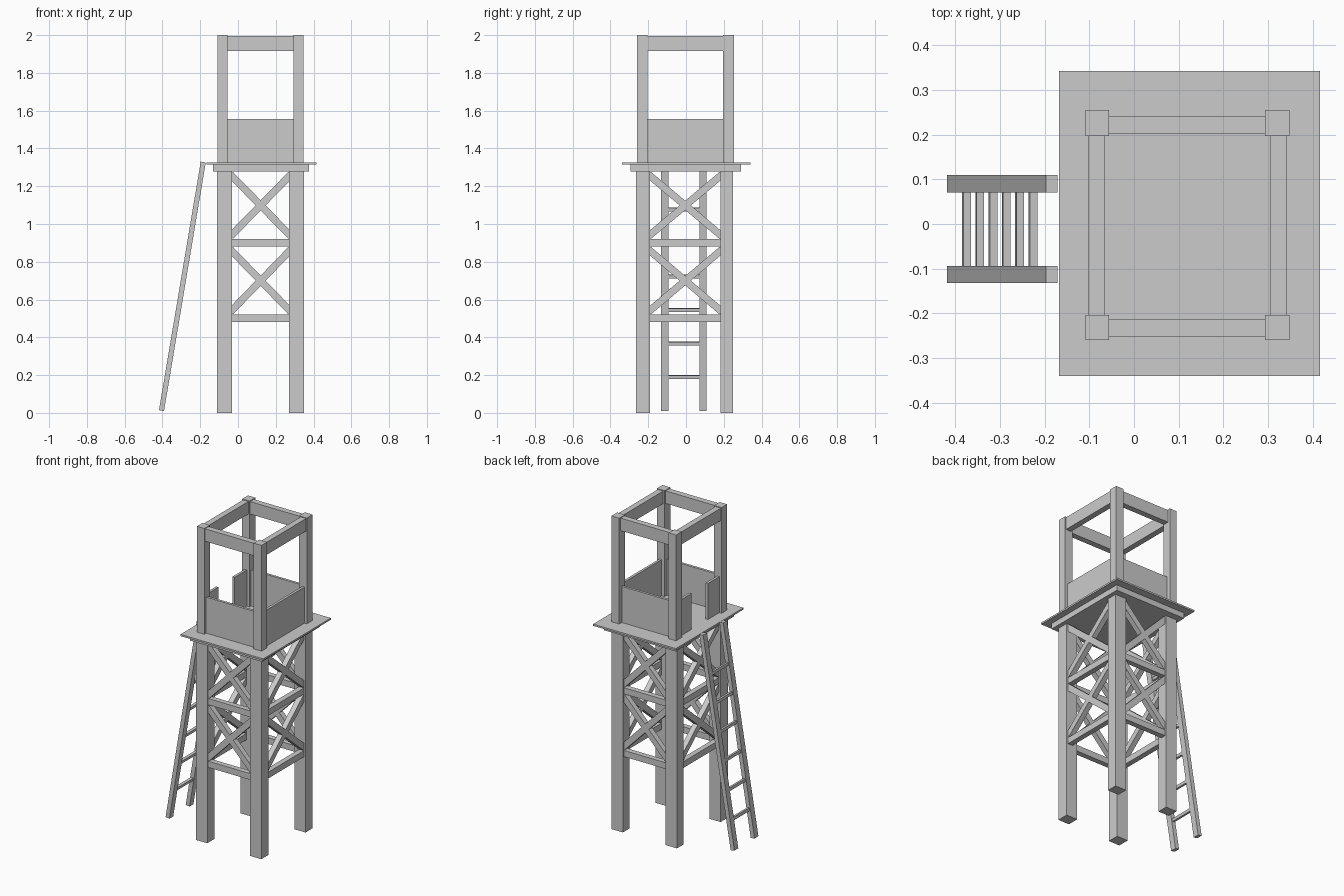
import bpy
from mathutils import Vector, Matrix

if "Cube" in bpy.data.objects:
    bpy.data.objects.remove(bpy.data.objects["Cube"])

CX, CY = 0.12, -0.004


def box(name, x0, x1, y0, y1, z0, z1):
    bpy.ops.mesh.primitive_cube_add(size=1)
    ob = bpy.context.object
    ob.name = name
    ob.data.transform(Matrix.Diagonal((x1 - x0, y1 - y0, z1 - z0, 1)))
    ob.location = ((x0 + x1) / 2, (y0 + y1) / 2, (z0 + z1) / 2)
    return ob


def beam(name, a, b, width, depth, normal):
    """Square-ended bar from a to b; depth is measured along normal."""
    a, b, n = Vector(a), Vector(b), Vector(normal).normalized()
    d = (b - a).normalized()
    side = n.cross(d)
    L = (b - a).length / 2
    ob = box(name, -width / 2, width / 2, -depth / 2, depth / 2, -L, L)
    rot = Matrix((side, n, d)).transposed().to_4x4()
    ob.matrix_world = Matrix.Translation((a + b) / 2) @ rot
    return ob


# Thick lower legs and slimmer upper posts
for x0, x1, px0, px1 in ((-0.111, -0.032, -0.108, -0.056), (0.27, 0.349, 0.293, 0.348)):
    for y0, y1, py0, py1 in ((-0.264, -0.19, -0.26, -0.204), (0.182, 0.25, 0.197, 0.255)):
        box("leg", x0, x1, y0, y1, 0, 1.28)
        box("upper_post", px0, px1, py0, py1, 1.325, 2.0)

# Platform: underframe slab and overhanging deck
box("platform_base", -0.133, 0.375, -0.295, 0.292, 1.278, 1.314)
box("platform_deck", -0.168, 0.416, -0.34, 0.342, 1.314, 1.325)

# Top rails
for y0 in (-0.252, 0.202):
    box("top_rail", -0.057, 0.294, y0, y0 + 0.038, 1.915, 1.995)
for x0 in (-0.103, 0.304):
    box("top_rail", x0, x0 + 0.038, -0.205, 0.198, 1.915, 1.995)

# Cabin walls, with a doorway on the ladder side
Z0, Z1, T = 1.325, 1.555, 0.008
for y in (-0.233, 0.221):
    box("wall", -0.057, 0.294, y - T, y + T, Z0, Z1)
box("wall", 0.323 - T, 0.323 + T, -0.205, 0.198, Z0, Z1)
for y0, y1 in ((-0.205, -0.09), (0.075, 0.198)):
    box("doorway_panel", -0.084 - T, -0.084 + T, y0, y1, Z0, Z1)

# Cross bracing on the four sides, two tiers each
D = 0.034
for top, bottom in ((1.262, 0.935), (0.865, 0.535)):
    zr = bottom - 0.035
    for y in (-0.238, 0.224):
        box("cross_bar", -0.034, 0.272, y - D / 2, y + D / 2, zr - 0.02, zr + 0.02)
        for s in (-1, 1):
            beam("diagonal_brace", (CX - s * 0.16, y, top), (CX + s * 0.16, y, bottom), 0.038, D, (0, 1, 0))
    for x in (-0.084, 0.322):
        box("cross_bar", x - D / 2, x + D / 2, -0.192, 0.184, zr - 0.02, zr + 0.02)
        for s in (-1, 1):
            beam("diagonal_brace", (x, CY - s * 0.195, top), (x, CY + s * 0.195, bottom), 0.038, D, (1, 0, 0))

# Leaning ladder
foot, head = Vector((-0.405, 0, 0.012)), Vector((-0.184, 0, 1.328))
for y in (-0.113, 0.09):
    off = Vector((0, y, 0))
    beam("ladder_rail", foot + off, head + off, 0.027, 0.039, (0, 1, 0))
slope = (head - foot).normalized()
for i in range(6):
    z = 0.19 + i * 0.1775
    p = foot.lerp(head, (z - foot.z) / (head.z - foot.z))
    beam("ladder_rung", p + Vector((0, -0.094, 0)), p + Vector((0, 0.072, 0)), 0.017, 0.018, slope)
